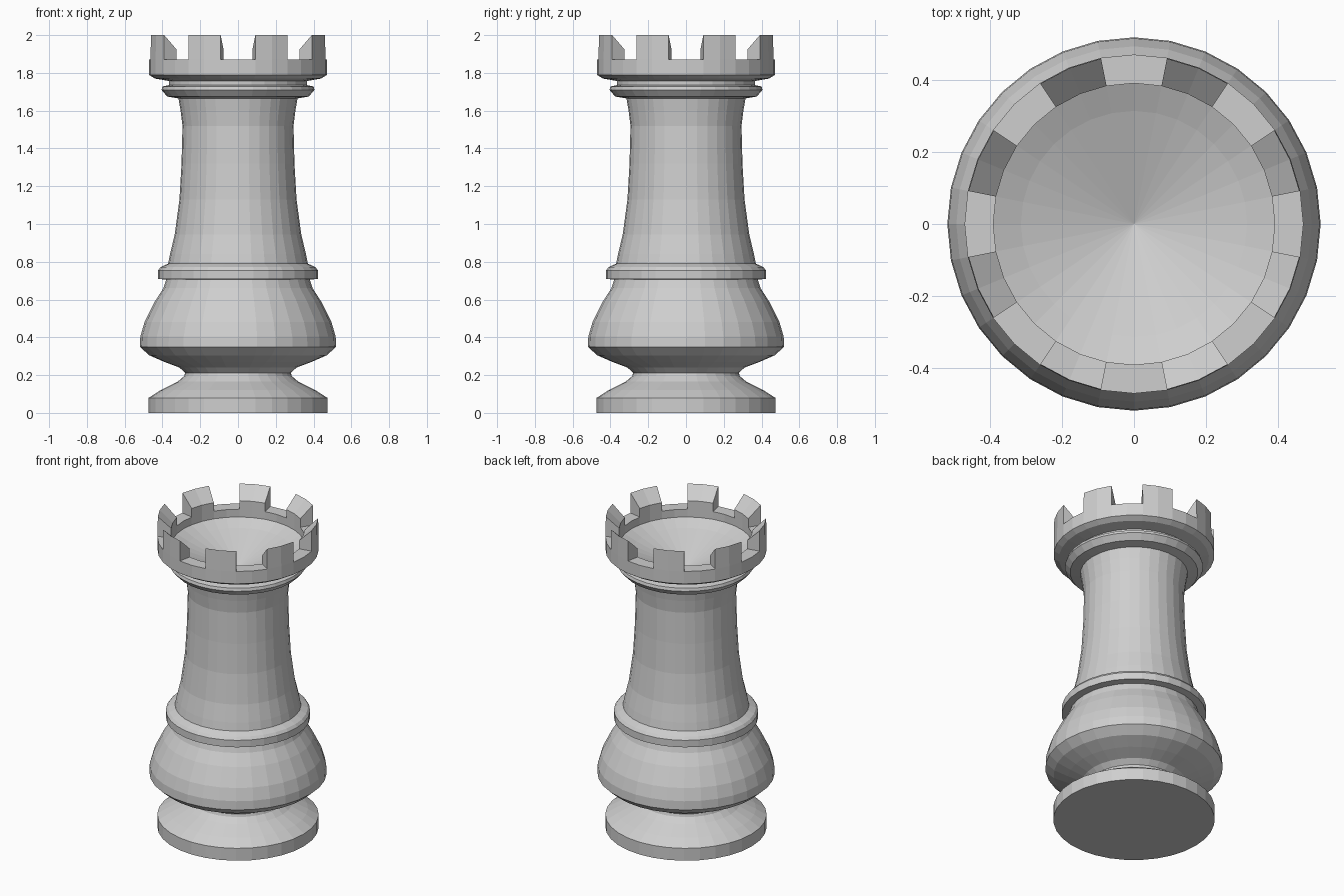
import bpy, bmesh
from math import sin, cos, tau

cube = bpy.data.objects.get("Cube")
if cube:
    bpy.data.objects.remove(cube)

SIDES = 32
FLOOR = 1.87

stone = bpy.data.materials.new("light grey")
stone.use_nodes = True
grey = (0.62, 0.62, 0.62, 1)
stone.diffuse_color = grey
stone.node_tree.nodes["Principled BSDF"].inputs["Base Color"].default_value = grey


def at(r, z, step):
    a = tau * step / SIDES
    return (r * cos(a), r * sin(a), z)


def finish(bm, name):
    bmesh.ops.remove_doubles(bm, verts=bm.verts, dist=0.0001)
    bmesh.ops.recalc_face_normals(bm, faces=bm.faces)
    mesh = bpy.data.meshes.new(name)
    bm.to_mesh(mesh)
    bm.free()
    mesh.materials.append(stone)
    obj = bpy.data.objects.new(name, mesh)
    bpy.context.collection.objects.link(obj)
    return obj


def lathe(name, profile):
    """Spin a profile that starts and ends on the z axis."""
    bm = bmesh.new()
    line = [bm.verts.new((r, 0, z)) for r, z in profile]
    edges = [bm.edges.new(pair) for pair in zip(line, line[1:])]
    bmesh.ops.spin(bm, geom=line + edges, cent=(0, 0, 0), axis=(0, 0, 1),
                   angle=tau, steps=SIDES)
    return finish(bm, name)


# Profile sections, from the foot up to the bowl in the crown
foot = [(0, 0), (.473, 0), (.473, .08), (.41, .12), (.32, .165), (.285, .195)]
bulge = [(.28, .212), (.31, .24), (.39, .27), (.47, .305), (.52, .35), (.517, .405),
         (.495, .48), (.44, .59), (.395, .66), (.38, .705)]
waist_ring = [(.423, .71), (.423, .755), (.41, .772), (.37, .79)]
shaft = [(.36, .84), (.335, .945), (.31, 1.13), (.299, 1.32), (.294, 1.52),
         (.304, 1.6), (.315, 1.665)]
neck_ring = [(.375, 1.675), (.405, 1.71), (.4, 1.728), (.365, 1.735), (.365, 1.757)]
crown = [(.44, 1.77), (.472, 1.79), (.472, FLOOR), (.392, FLOOR)]
bowl = [(.392, 1.82), (.315, 1.785), (0, 1.67)]
lathe("tower_body", foot + bulge + waist_ring + shaft + neck_ring + crown + bowl)

# Battlements: eight blocks with tops sloping inward, gaps on the axes
section = [(.472, FLOOR), (.47, 2), (.392, 1.925), (.392, FLOOR)]
bm = bmesh.new()
for k in range(8):
    rings = [[bm.verts.new(at(r, z, 4 * k + s)) for r, z in section]
             for s in (1, 2, 3)]
    for a, b in zip(rings, rings[1:]):
        for i in range(4):
            j = (i + 1) % 4
            bm.faces.new((a[i], a[j], b[j], b[i]))
    bm.faces.new(rings[0])
    bm.faces.new(rings[-1])
finish(bm, "battlements")
